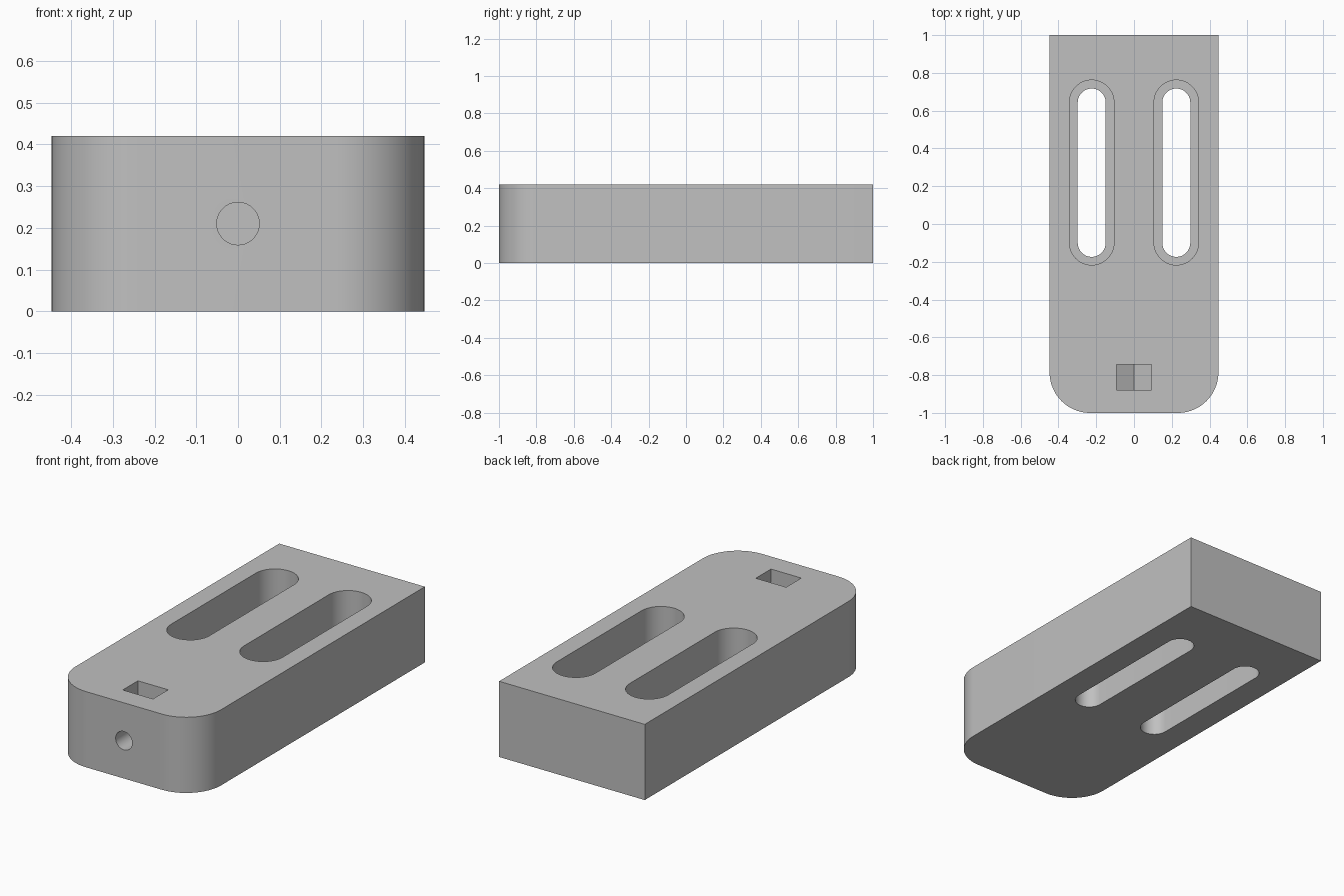
import bpy
import bmesh
from math import cos, sin, pi, radians

old = bpy.data.objects.get("Cube")
if old:
    bpy.data.objects.remove(old, do_unlink=True)

HALF_W, HALF_L, HEIGHT = 0.447, 1.0, 0.42
MID = HEIGHT / 2
CORNER = 0.215

grey = bpy.data.materials.new("plain grey")
grey.use_nodes = True
colour = (0.53, 0.53, 0.53, 1)
grey.diffuse_color = colour
grey.node_tree.nodes["Principled BSDF"].inputs["Base Color"].default_value = colour


def arc(cx, cy, r, start, end, steps=24):
    return [(cx + r * cos(start + (end - start) * i / steps),
             cy + r * sin(start + (end - start) * i / steps))
            for i in range(steps + 1)]


def prism(name, outline, low, high, axis="z"):
    """Extrude a closed outline along z, or an x-z outline along y."""
    def place(u, v, t):
        return (u, v, t) if axis == "z" else (u, t, v)
    bm = bmesh.new()
    base = bm.faces.new([bm.verts.new(place(u, v, low)) for u, v in outline])
    top = bmesh.ops.extrude_face_region(bm, geom=[base])["geom"]
    bmesh.ops.translate(bm, vec=place(0, 0, high - low),
                        verts=[g for g in top if isinstance(g, bmesh.types.BMVert)])
    bmesh.ops.recalc_face_normals(bm, faces=bm.faces)
    mesh = bpy.data.meshes.new(name)
    bm.to_mesh(mesh)
    bm.free()
    mesh.materials.append(grey)
    obj = bpy.data.objects.new(name, mesh)
    bpy.context.collection.objects.link(obj)
    return obj


def slot_outline(cx, r, y_low, y_high):
    return arc(cx, y_high - r, r, 0, pi) + arc(cx, y_low + r, r, pi, 2 * pi)


# Block with two rounded front corners
body = prism("block_body",
             [(HALF_W, HALF_L), (-HALF_W, HALF_L)]
             + arc(-HALF_W + CORNER, -HALF_L + CORNER, CORNER, pi, 1.5 * pi)
             + arc(HALF_W - CORNER, -HALF_L + CORNER, CORNER, 1.5 * pi, 2 * pi),
             0, HEIGHT)

# Stepped slots: narrow through the base, wide from the ledge up
cutters = []
for side, cx in (("left", 0.224), ("right", -0.224)):
    cutters.append(prism(side + "_wide_slot_cutter",
                         slot_outline(cx, 0.118, -0.217, 0.762), MID, HEIGHT + 0.1))
    cutters.append(prism(side + "_narrow_slot_cutter",
                         slot_outline(cx, 0.074, -0.174, 0.717), -0.1, MID + 0.05))

# Nut pocket: open at the top, pointed at the bottom like a hexagon
flat = 0.093
shoulder = flat / cos(pi / 6) / 2
cutters.append(prism("nut_pocket_cutter",
                     [(-flat, HEIGHT + 0.1), (-flat, MID - shoulder),
                      (0, MID - 2 * shoulder), (flat, MID - shoulder),
                      (flat, HEIGHT + 0.1)], -0.878, -0.745, "y"))

# Bolt hole running in from the front
cutters.append(prism("bolt_hole_cutter", arc(0, MID, 0.051, 0, 2 * pi, 40)[:-1],
                     -HALF_L - 0.1, -0.65, "y"))

bpy.ops.object.select_all(action="DESELECT")
body.select_set(True)
bpy.context.view_layer.objects.active = body
for cutter in cutters:
    cutter.hide_render = True
    mod = body.modifiers.new(cutter.name, "BOOLEAN")
    mod.operation = "DIFFERENCE"
    mod.solver = "EXACT"
    mod.object = cutter
    bpy.ops.object.modifier_apply(modifier=mod.name)
for cutter in cutters:
    bpy.data.objects.remove(cutter, do_unlink=True)

bpy.ops.object.shade_smooth_by_angle(angle=radians(25))
